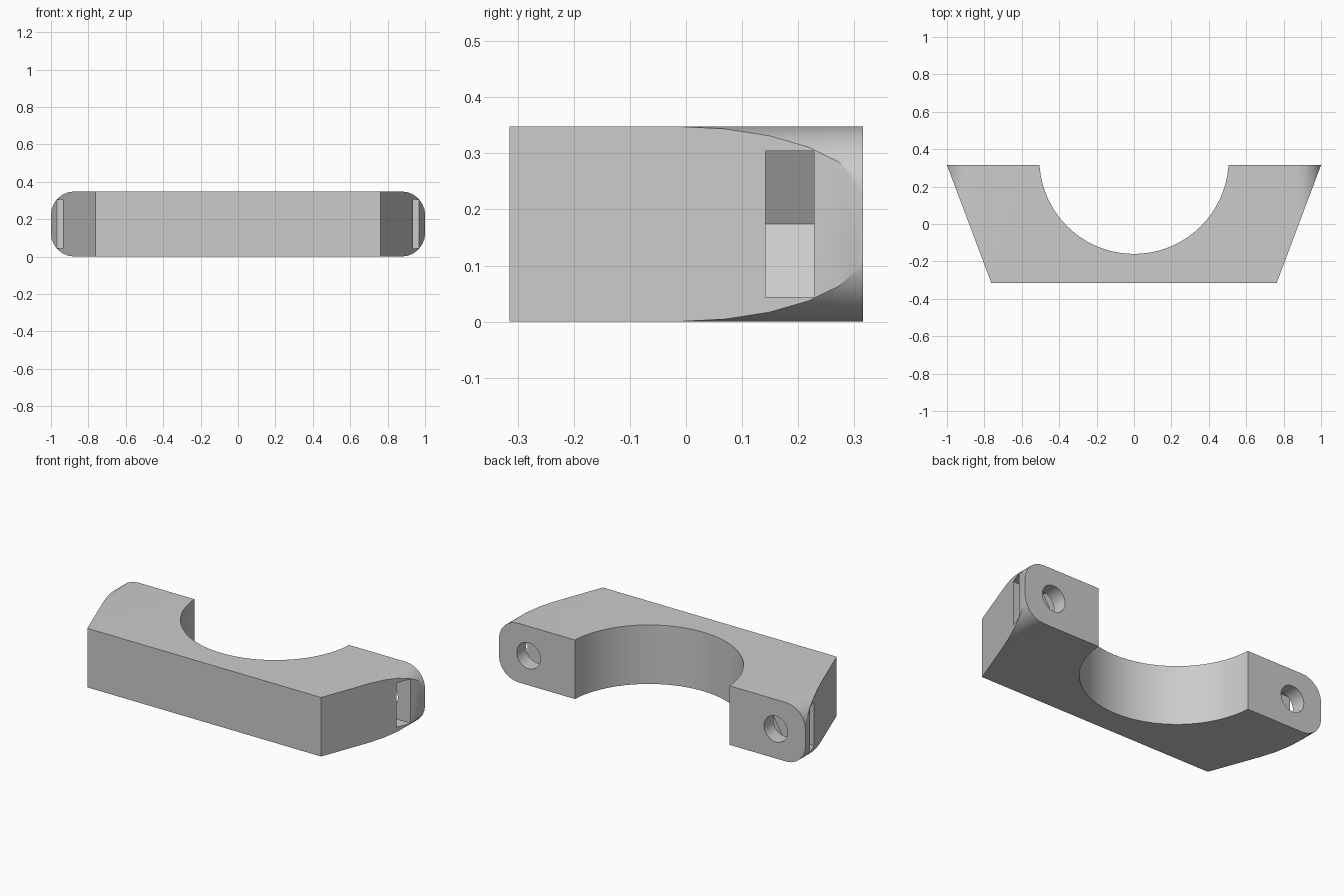
import bpy, bmesh, math
from mathutils import Vector

if "Cube" in bpy.data.objects:
    bpy.data.objects.remove(bpy.data.objects["Cube"])

H, D = 0.348, 0.315          # thickness, half depth
ZC = H / 2
HOLE_X = 0.807               # bolt axis

grey = bpy.data.materials.new("plain grey")
grey.diffuse_color = (0.6, 0.6, 0.6, 1)
grey.use_nodes = True
grey.node_tree.nodes["Principled BSDF"].inputs["Base Color"].default_value = grey.diffuse_color


def prism_y(name, pts, y0, y1):
    """Extrude an XZ outline along y."""
    bm = bmesh.new()
    face = bm.faces.new([bm.verts.new((x, y0, z)) for x, z in pts])
    ext = bmesh.ops.extrude_face_region(bm, geom=[face])
    moved = [v for v in ext["geom"] if isinstance(v, bmesh.types.BMVert)]
    bmesh.ops.translate(bm, verts=moved, vec=(0, y1 - y0, 0))
    bmesh.ops.recalc_face_normals(bm, faces=bm.faces)
    me = bpy.data.meshes.new(name)
    bm.to_mesh(me)
    bm.free()
    ob = bpy.data.objects.new(name, me)
    bpy.context.collection.objects.link(ob)
    me.materials.append(grey)
    return ob


def arc(cx, cz, r, a0, a1, n):
    return [(cx + r * math.cos(math.radians(a0 + (a1 - a0) * i / n)),
             cz + r * math.sin(math.radians(a0 + (a1 - a0) * i / n)))
            for i in range(n + 1)]


# Clamp body: bar with rounded ends
R, W = 0.126, 1.0005
outline = []
for sx, sz, a in ((1, 1, 0), (-1, 1, 90), (-1, -1, 180), (1, -1, 270)):
    outline += arc(sx * (W - R), ZC + sz * (ZC - R), R, a, a + 90, 6)
body = prism_y("clamp_body", outline, -D, D)

# Slanted sides
bm = bmesh.new()
bm.from_mesh(body.data)
for s in (1, -1):
    cut = bmesh.ops.bisect_plane(
        bm, geom=bm.verts[:] + bm.edges[:] + bm.faces[:], dist=1e-6,
        plane_co=Vector((s, D, 0)), plane_no=Vector((s * 2 * D, -0.237, 0)),
        clear_outer=True)
    rim = [e for e in cut["geom_cut"] if isinstance(e, bmesh.types.BMEdge)]
    bmesh.ops.holes_fill(bm, edges=rim, sides=0)
bmesh.ops.recalc_face_normals(bm, faces=bm.faces)
bm.to_mesh(body.data)
bm.free()

# Cutters: round saddle, bolt holes, nut slots
cutters = []
bpy.ops.mesh.primitive_cylinder_add(vertices=72, radius=0.506, depth=1,
                                    location=(0, 0.346, ZC))
saddle = bpy.context.object
saddle.name = "saddle_cutter"
saddle.data.materials.append(grey)
cutters.append(saddle)
for side, s in (("right", 1), ("left", -1)):
    hole = arc(s * HOLE_X, ZC, 0.077, 0, 345, 23)
    cutters.append(prism_y(side + "_bolt_hole_cutter", hole, 0.08, 0.5))
    h, r = 0.1305, 0.1507
    slot = [(HOLE_X - r, 0), (HOLE_X - r / 2, h), (1.2, h),
            (1.2, -h), (HOLE_X - r / 2, -h)]
    cutters.append(prism_y(side + "_nut_slot_cutter",
                           [(s * x, ZC + z) for x, z in slot], 0.142, 0.228))

for c in cutters:
    mod = body.modifiers.new(c.name, "BOOLEAN")
    mod.operation, mod.solver, mod.object = "DIFFERENCE", "EXACT", c
bpy.ops.object.select_all(action="DESELECT")
body.select_set(True)
bpy.context.view_layer.objects.active = body
for c in cutters:
    bpy.ops.object.modifier_apply(modifier=c.name)
for c in cutters:
    bpy.data.objects.remove(c)

bpy.ops.object.shade_smooth_by_angle(angle=math.radians(25))
